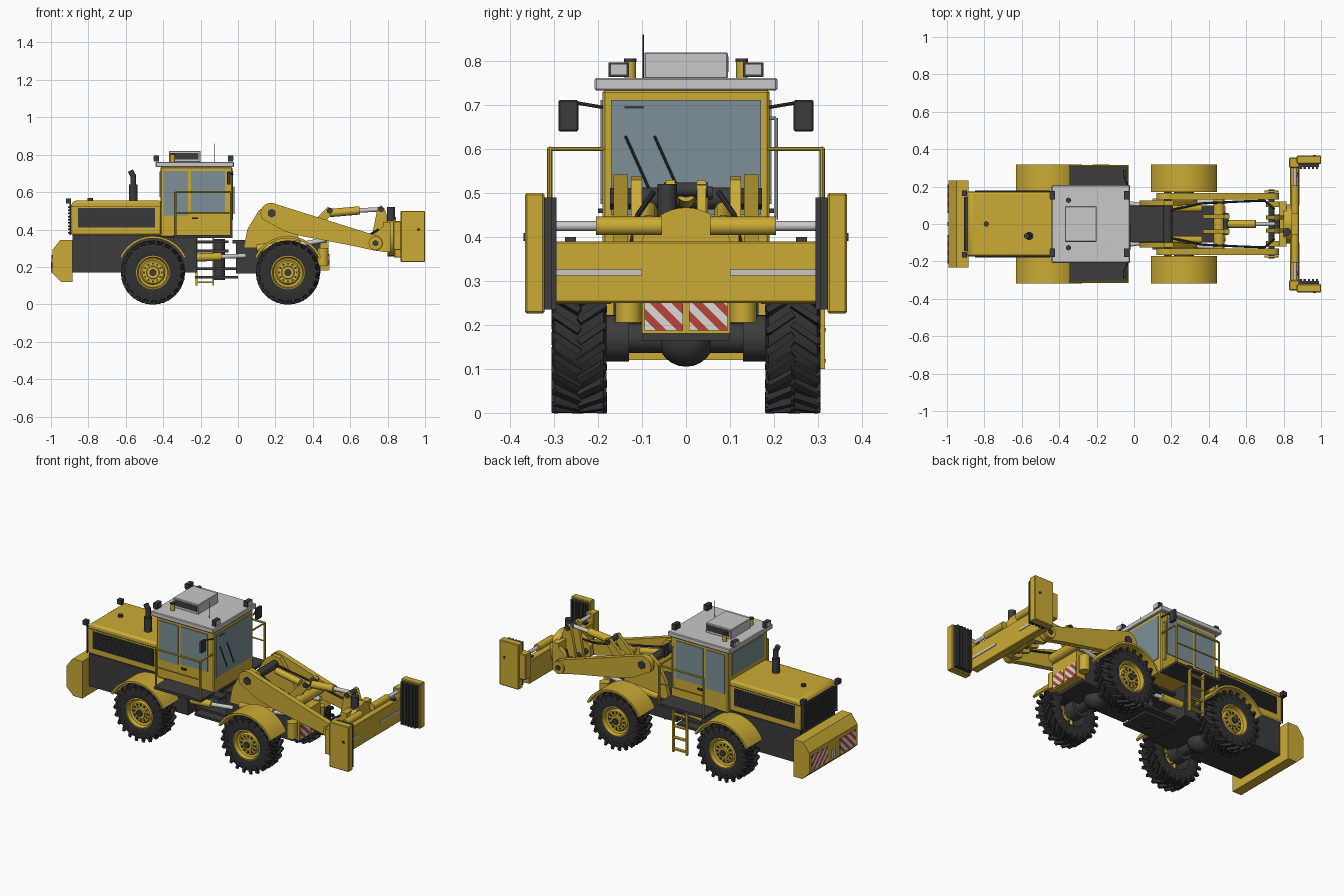
import bpy, bmesh, math
from mathutils import Vector, Matrix

cube = bpy.data.objects.get("Cube")
if cube:
    bpy.data.objects.remove(cube, do_unlink=True)


def material(name, r, g, b):
    m = bpy.data.materials.new(name)
    m.use_nodes = True
    m.diffuse_color = (r, g, b, 1)
    m.node_tree.nodes["Principled BSDF"].inputs["Base Color"].default_value = (r, g, b, 1)
    return m


YELLOW = material("machine yellow", .6, .41, .036)
DARK = material("dark grey", .045, .045, .045)
TYRE = material("tyre rubber", .03, .03, .03)
LIGHT = material("light grey", .58, .58, .58)
GLASS = material("window glass", .2, .28, .31)
RED = material("warning red", .48, .06, .04)
WHITE = material("warning white", .72, .7, .68)


def finish(name, bm, *mats):
    bmesh.ops.recalc_face_normals(bm, faces=bm.faces)
    me = bpy.data.meshes.new(name)
    bm.to_mesh(me)
    bm.free()
    for m in mats:
        me.materials.append(m)
    me.shade_smooth()
    me.set_sharp_from_angle(angle=.6)
    ob = bpy.data.objects.new(name, me)
    bpy.context.collection.objects.link(ob)
    return ob


def add_box(bm, x, y, z):
    size = Matrix.Diagonal((abs(x[1] - x[0]), abs(y[1] - y[0]), abs(z[1] - z[0]), 1))
    mid = Matrix.Translation((sum(x) / 2, sum(y) / 2, sum(z) / 2))
    return bmesh.ops.create_cube(bm, size=1, matrix=mid @ size)


def box(name, mat, x, y, z, bevel=0):
    bm = bmesh.new()
    add_box(bm, x, y, z)
    if bevel:
        bmesh.ops.bevel(bm, geom=bm.edges[:], offset=bevel, segments=1, affect='EDGES')
    return finish(name, bm, mat)


def rod(name, mat, a, b, r, n=16, r2=None):
    a, b = Vector(a), Vector(b)
    bm = bmesh.new()
    turn = (b - a).to_track_quat('Z', 'Y').to_matrix().to_4x4()
    bmesh.ops.create_cone(bm, cap_ends=True, segments=n, radius1=r, radius2=r if r2 is None else r2,
                          depth=(b - a).length, matrix=Matrix.Translation((a + b) / 2) @ turn)
    return finish(name, bm, mat)


def pipe(name, mat, points, r):
    for a, b in zip(points, points[1:]):
        rod(name, mat, a, b, r, 8)


def prism(name, mat, profile, y0, y1):
    """Side profile in x, z pushed across y."""
    bm = bmesh.new()
    face = bm.faces.new([bm.verts.new((x, y0, z)) for x, z in profile])
    ext = bmesh.ops.extrude_face_region(bm, geom=[face])
    bmesh.ops.translate(bm, vec=(0, y1 - y0, 0), verts=[v for v in ext["geom"] if isinstance(v, bmesh.types.BMVert)])
    return finish(name, bm, mat)


def arc(cx, cz, r, a0, a1, n):
    steps = [math.radians(a0 + (a1 - a0) * i / n) for i in range(n + 1)]
    return [(cx + r * math.cos(a), cz + r * math.sin(a)) for a in steps]


def warning_plate(x, y0, y1, z0, z1, slope):
    bm = bmesh.new()
    add_box(bm, (x - .003, x + .003), (y0, y1), (z0, z1))
    for i in range(-30, 31):
        bmesh.ops.bisect_plane(bm, geom=bm.verts[:] + bm.edges[:] + bm.faces[:],
                               plane_co=(x, 0, i * .024), plane_no=(0, slope, 1))
    for f in bm.faces:
        c = f.calc_center_median()
        f.material_index = math.floor((c.z + slope * c.y) / .024) % 2
    finish("warning_plate", bm, WHITE, RED)


def lathe(name, mat, profile, n=48):
    """Radius, y profile spun about the y axis."""
    bm = bmesh.new()
    vs = [bm.verts.new((r, y, 0)) for r, y in profile]
    es = [bm.edges.new(p) for p in zip(vs, vs[1:])]
    bmesh.ops.spin(bm, geom=vs + es, cent=(0, 0, 0), axis=(0, 1, 0), angle=math.tau, steps=n)
    bmesh.ops.remove_doubles(bm, verts=bm.verts[:], dist=.0001)
    return finish(name, bm, mat)


# Wheel master parts, outer side towards -y
tyre = lathe("tyre", TYRE, [(.088, .055), (.13, .062), (.152, .055), (.156, .0), (.152, -.055),
                            (.13, -.062), (.088, -.055), (.085, 0), (.088, .055)])
bm = bmesh.new()
for side in (1, -1):
    for i in range(22):
        spin = Matrix.Rotation(math.tau * (i + side / 4) / 22, 4, 'Y')
        lug = add_box(bm, (-.0075, .0075), (-.036, .036), (.148, .17))
        skew = Matrix.Translation((0, side * .029, 0)) @ Matrix.Rotation(side * .6, 4, 'Z')
        shoulder = add_box(bm, (-.008, .008), (side * .048, side * .0625), (.122, .164))
        bmesh.ops.transform(bm, matrix=spin @ skew, verts=lug["verts"])
        bmesh.ops.transform(bm, matrix=spin @ Matrix.Translation((-side * .016 * side, 0, 0)), verts=shoulder["verts"])
treads = finish("tyre_treads", bm, TYRE)
rim = lathe("rim", YELLOW, [(.09, -.056), (.084, -.058), (.078, -.035), (.066, -.03), (.058, -.04),
                            (.035, -.04), (.033, -.052), (0, -.052)], 32)
bm = bmesh.new()
for i in range(12):
    a = math.tau * i / 12
    add_box(bm, (.047 * math.cos(a) - .005, .047 * math.cos(a) + .005), (-.044, -.036),
            (.047 * math.sin(a) - .005, .047 * math.sin(a) + .005))
bmesh.ops.create_cone(bm, cap_ends=True, segments=16, radius1=.019, radius2=.019, depth=.02,
                      matrix=Matrix.Translation((0, -.05, 0)) @ Matrix.Rotation(math.pi / 2, 4, 'X'))
bolts = finish("hub_and_bolts", bm, DARK)
REAR, FRONT, AXLE = -.455, .267, .17
first = True
for x in (REAR, FRONT):
    for s in (-1, 1):
        for part in (tyre, treads, rim, bolts):
            ob = part if first else part.copy()
            if not first:
                bpy.context.collection.objects.link(ob)
            ob.location = (x, s * .243, AXLE)
            ob.rotation_euler.z = 0 if s < 0 else math.pi
        first = False
        prism("fender", YELLOW, arc(x, AXLE, .195, 25, 155, 20) + arc(x, AXLE, .183, 155, 25, 20), s * .17, s * .318)
        rod("axle_end", DARK, (x, s * .13, AXLE), (x, s * .2, AXLE), .053, 24)
    rod("axle", DARK, (x, -.14, AXLE), (x, .14, AXLE), .034)
    lathe("differential", DARK, arc(0, 0, .065, -90, 90, 12), 24).location = (x, 0, AXLE)

# Frames and articulation
box("rear_chassis", DARK, (-.885, -.22), (-.165, .165), (.17, .37))
box("front_chassis", DARK, (-.01, .44), (-.1, .1), (.165, .335))
box("front_deck", DARK, (-.03, .2), (-.095, .095), (.325, .345))
for z in (.335, .285, .19, .145):
    box("hinge_plate", DARK, (-.23, -.05 if z > .2 else 0), (-.09, .09), (z - .007, z + .007))
rod("hinge_pin", DARK, (-.1, 0, .13), (-.1, 0, .35), .03)
for s in (1, -1):
    rod("steering_cylinder", YELLOW, (-.24, s * .13, .25), (-.09, s * .12, .255), .022)
    rod("steering_rod", LIGHT, (-.09, s * .12, .255), (.04, s * .1, .26), .012)

# Engine hood
hood = prism("hood", YELLOW, [(-.893, .37), (-.893, .535), (-.875, .555), (-.41, .555), (-.41, .37)], -.172, .172)
bv = hood.modifiers.new("soft_edges", 'BEVEL')
bv.width, bv.segments = .012, 2
box("hood_seam", DARK, (-.89, -.415), (-.174, .174), (.524, .527))
for s in (1, -1):
    box("side_vent", DARK, (-.855, -.445), (s * .17, s * .175), (.41, .515))
    for i in range(9):
        box("vent_slat", TYRE, (-.85, -.45), (s * .174, s * .178), (.416 + i * .011, .42 + i * .011))
    box("rear_lamp", DARK, (-.92, -.893), (s * .15, s * .18), (.54, .567))
    box("rear_post", DARK, (-.9, -.893), (s * .165, s * .172), (.37, .54))
box("rear_grille", DARK, (-.898, -.89), (-.145, .145), (.375, .53))
for i in range(9):
    box("grille_slat", TYRE, (-.908, -.897), (-.145, .145), (.38 + i * .017, .388 + i * .017))
rod("fuel_cap", DARK, (-.79, 0, .55), (-.79, 0, .568), .014)
rod("exhaust_base", DARK, (-.56, -.064, .55), (-.56, -.064, .64), .022)
rod("exhaust_pipe", DARK, (-.56, -.064, .64), (-.56, -.064, .695), .015)
rod("exhaust_tip", DARK, (-.56, -.064, .685), (-.575, -.064, .715), .015)

# Counterweight
prism("counterweight", YELLOW, [(-.992, .165), (-.992, .29), (-.95, .345), (-.885, .345), (-.885, .12), (-.945, .12)], -.232, .232)
for s in (1, -1):
    warning_plate(-.993, s * .06, s * .21, .175, .265, s)
box("tow_hitch", LIGHT, (-1, -.99), (-.012, .012), (.17, .23))

# Cab
box("cab", YELLOW, (-.415, -.03), (-.19, .19), (.36, .735), .006)
box("windscreen", GLASS, (-.031, -.026), (-.17, .17), (.45, .712))
box("rear_window", GLASS, (-.419, -.414), (-.15, .15), (.575, .71))
for s in (1, -1):
    box("side_window", GLASS, (-.395, -.268), (s * .189, s * .194), (.475, .712))
    box("door_window", GLASS, (-.25, -.07), (s * .189, s * .194), (.485, .712))
    box("door_handle", DARK, (-.245, -.215), (s * .19, s * .2), (.455, .465))
    y = s * .033 - .04
    rod("wiper", DARK, (-.022, y - .065, .63), (-.022, y + .0, .485), .003, 8)
    box("platform", DARK, (-.345, -.03), (s * .185, s * .316), (.355, .37))
    pipe("railing", YELLOW, [(-.335, s * .31, .36), (-.335, s * .31, .6), (-.037, s * .31, .6), (-.037, s * .31, .36)], .006)
    pipe("railing_bar", YELLOW, [(-.335, s * .31, .49), (-.037, s * .31, .49)], .004)
    pipe("railing_return", YELLOW, [(-.037, s * .31, .6), (-.037, s * .185, .6)], .005)
    pipe("mirror_arm", DARK, [(-.03, s * .19, .695), (-.05, s * .25, .705)], .004)
    box("mirror", DARK, (-.058, -.04), (s * .245, s * .29), (.64, .711), .003)
    rod("beacon", YELLOW, (-.35, s * .127, .76), (-.35, s * .127, .798), .013)
    rod("beacon_cap", DARK, (-.35, s * .127, .798), (-.35, s * .127, .806), .014)
    for x, d in ((-.04, 1), (-.435, -1)):
        box("work_lamp", DARK, (x - .013, x + .013), (s * .13, s * .176), (.764, .797))
        box("lamp_lens", LIGHT, (x + d * .012, x + d * .017), (s * .134, s * .172), (.768, .793))
box("sticker", DARK, (-.027, -.024), (-.14, -.095), (.692, .698))
box("roof", LIGHT, (-.44, -.022), (-.208, .208), (.733, .762), .004)
box("air_unit", LIGHT, (-.37, -.2), (-.095, .095), (.76, .82), .003)
for s in (1, -1):
    box("air_grille", DARK, (-.36, -.21), (s * .094, s * .097), (.775, .81))
rod("antenna", DARK, (-.125, -.097, .76), (-.125, -.097, .86), .002, 6)
pipe("grab_rail", LIGHT, [(-.05, .19, .67), (-.05, .205, .67), (-.05, .205, .44), (-.05, .19, .44)], .004)

# Ladder
for x in (-.222, -.132):
    box("ladder_side", YELLOW, (x - .005, x + .005), (.3, .316), (.1, .36))
for i in range(4):
    box("ladder_step", YELLOW, (-.222, -.132), (.298, .318), (.115 + i * .07, .123 + i * .07))

# Loader tower and lift arms
tower = [(.03, .3), (.05, .4), (.11, .5), (.16, .538), (.21, .53), (.29, .42), (.34, .33), (.34, .3)]
arm = arc(.175, .487, .055, 75, 215, 8) + [(.25, .39), (.34, .365), (.62, .312)] + arc(.735, .327, .04, 255, 435, 8)
for s in (1, -1):
    prism("tower_plate", YELLOW, tower, s * .1, s * .125)
    prism("lift_arm", YELLOW, arm, s * .132, s * .165)
    rod("arm_pivot", DARK, (.18, s * .1, .487), (.18, s * .173, .487), .024, 6)
    rod("tip_pivot", DARK, (.735, s * .1, .327), (.735, s * .185, .327), .016)
    prism("tip_fork", YELLOW, arc(.735, .327, .037, 0, 360, 16)[:-1], s * .168, s * .18)
    rod("lift_cylinder", YELLOW, (.1, s * .112, .3), (.33, s * .118, .32), .024)
    rod("lift_rod", LIGHT, (.33, s * .118, .32), (.47, s * .125, .345), .013)
    rod("lever_cylinder", YELLOW, (.2, s * .085, .46), (.36, s * .085, .43), .02)
    pipe("hose", DARK, [(.2, s * .075, .5), (.36, s * .11, .45), (.56, s * .12, .4), (.7, s * .125, .37), (.75, s * .08, .4)], .006)
    prism("lever", YELLOW, [(.37, .4), (.4, .44), (.48, .52), (.51, .51), (.49, .47), (.42, .38)], s * .03, s * .05)
    rod("frame_buffer", YELLOW, (.455, s * .13, .205), (.455, s * .13, .3), .03)
rod("tower_tube", DARK, (.18, -.11, .487), (.18, .11, .487), .025)
rod("arm_cross_tube", YELLOW, (.455, -.14, .4), (.455, .14, .4), .03)
rod("tip_cross_tube", DARK, (.735, -.13, .327), (.735, .13, .327), .016)
rod("lever_pin", DARK, (.49, -.06, .5), (.49, .06, .5), .015)
rod("tilt_cylinder", YELLOW, (.49, 0, .488), (.65, 0, .502), .022)
rod("tilt_rod", LIGHT, (.65, 0, .502), (.765, 0, .508), .012)

# Front plate
box("front_plate", YELLOW, (.43, .485), (-.1, .1), (.18, .34))
for s in (1, -1):
    warning_plate(.486, s * .007, s * .094, .187, .268, 1)

# Coupler and rotator
for s in (1, -1):
    prism("coupler_plate", YELLOW, [(.705, .3), (.715, .36), (.745, .51), (.765, .53), (.785, .51), (.81, .43), (.81, .29), (.74, .285)], s * .025, s * .045)
    prism("coupler_ear", YELLOW, [(.705, .3), (.71, .36), (.78, .42), (.81, .42), (.81, .28), (.74, .285)], s * .09, s * .12)
rod("coupler_pin", DARK, (.765, -.05, .508), (.765, .05, .508), .016)
box("coupler_back", YELLOW, (.775, .815), (-.12, .12), (.28, .44))
rod("rotator", YELLOW, (.8, 0, .362), (.845, 0, .362), .105, 40)
rod("rotator_motor", DARK, (.818, -.043, .42), (.818, -.043, .52), .022)

# Clamp
box("clamp_beam", YELLOW, (.835, .882), (-.31, .31), (.25, .39), .004)
for s in (1, -1):
    box("clamp_rail", LIGHT, (.88, .886), (s * .1, s * .31), (.312, .326))
    rod("clamp_cylinder", YELLOW, (.86, s * .055, .425), (.86, s * .205, .425), .021)
    rod("clamp_rod", LIGHT, (.86, s * .205, .425), (.86, s * .33, .425), .011)
    box("jaw_bracket", YELLOW, (.83, .885), (s * .3, s * .355), (.29, .445), .004)
    box("jaw", YELLOW, (.87, 1.0), (s * .322, s * .366), (.226, .5), .004)
    box("jaw_pad", DARK, (.88, .99), (s * .305, s * .323), (.235, .49))
    for i in range(5):
        box("pad_rib", DARK, (.885 + i * .022, .897 + i * .022), (s * .295, s * .306), (.235, .49))
    rod("jaw_bolt", DARK, (.965, s * .36, .4), (.965, s * .369, .4), .009, 6)
    box("rail_stop", DARK, (.85, .875), (s * .25, s * .275), (.39, .4))
